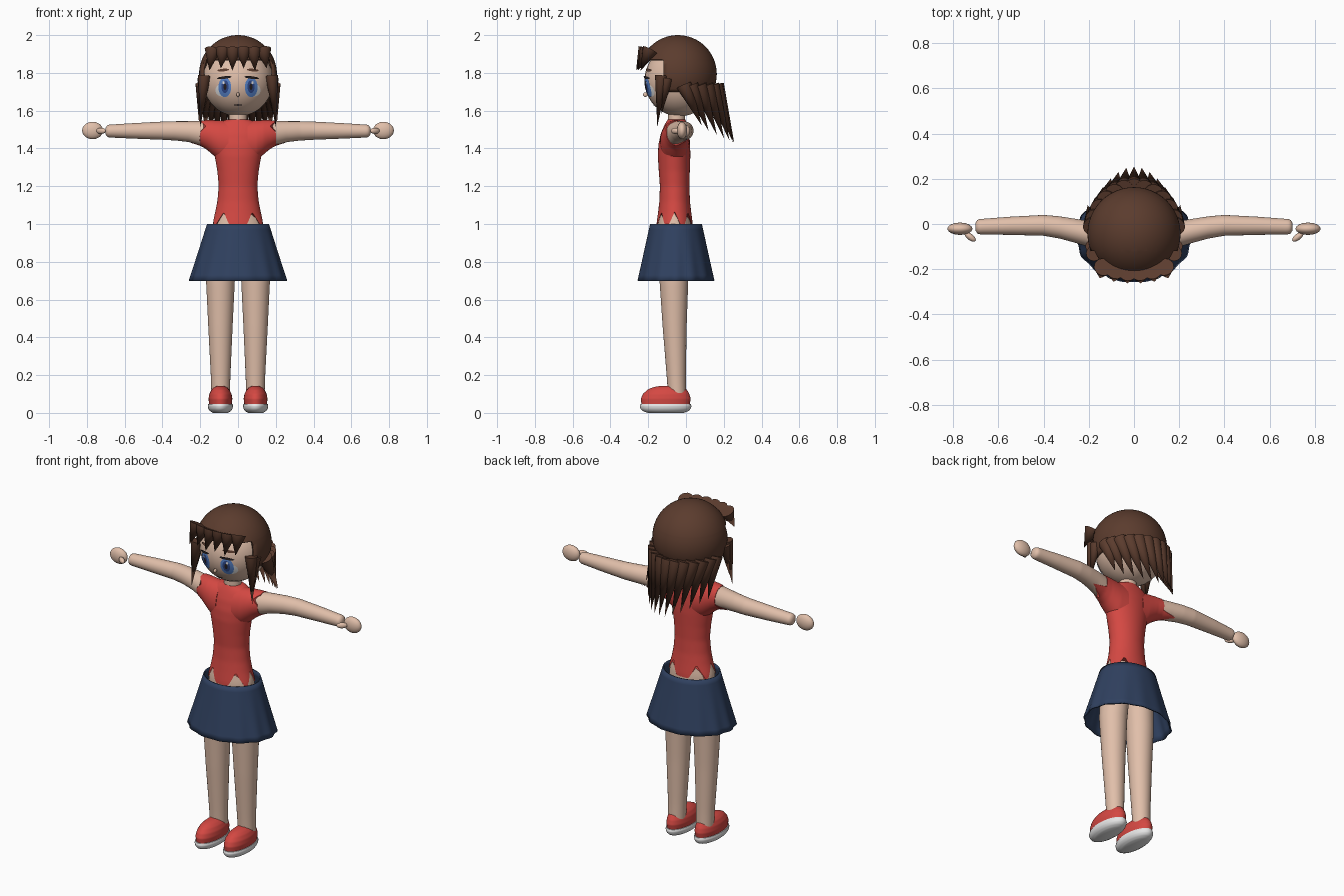
import bpy, bmesh, math
from mathutils import Vector, Matrix

if "Cube" in bpy.data.objects:
    bpy.data.objects.remove(bpy.data.objects["Cube"])

def material(name, r, g, b):
    m = bpy.data.materials.new(name)
    m.diffuse_color = (r, g, b, 1)
    m.use_nodes = True
    m.node_tree.nodes["Principled BSDF"].inputs["Base Color"].default_value = m.diffuse_color
    return m

SKIN = material("skin", .75, .52, .40)
HAIR = material("brown hair", .105, .045, .027)
RED = material("red cloth", .66, .065, .055)
NAVY = material("navy cloth", .029, .052, .115)
BLUE = material("iris blue", .10, .24, .62)
DEEP = material("deep blue", .03, .07, .27)
DARK = material("dark line", .02, .014, .015)
WHITE = material("white", .85, .85, .85)

def finish(name, bm, mat, mirror=False, angle=40, thick=0):
    me = bpy.data.meshes.new(name)
    bm.to_mesh(me)
    bm.free()
    ob = bpy.data.objects.new(name, me)
    bpy.context.collection.objects.link(ob)
    me.materials.append(mat)
    bpy.ops.object.select_all(action='DESELECT')
    ob.select_set(True)
    bpy.context.view_layer.objects.active = ob
    bpy.ops.object.shade_smooth_by_angle(angle=math.radians(angle))
    if thick:
        s = ob.modifiers.new("thickness", 'SOLIDIFY')
        s.thickness = thick
    if mirror:
        ob.modifiers.new("mirror", 'MIRROR')
    return ob

def sample(profile, t):
    """Smooth interpolation of (t, centre a, centre b, radius a, radius b)."""
    if t <= profile[0][0]: return profile[0][1:]
    for i in range(len(profile) - 1):
        p, q = profile[i], profile[i + 1]
        if t <= q[0]:
            f = (t - p[0]) / (q[0] - p[0])
            return [u + (v - u) * f for u, v in zip(p[1:], q[1:])]
    return profile[-1][1:]

def tube(name, profile, mat, axis='z', lo=None, hi=None, grow=0, n=40, steps=24,
         caps=True, ripple=None, mirror=False, thick=0):
    """Loft along z (a=x, b=y) or x (a=y, b=z); lo and hi may depend on the angle."""
    lo = lo or (lambda a: profile[0][0])
    hi = hi or (lambda a: profile[-1][0])
    bm, rows = bmesh.new(), []
    for s in range(steps + 1):
        row = []
        for k in range(n):
            a = 2 * math.pi * k / n
            t = lo(a) + (hi(a) - lo(a)) * s / steps
            ca, cb, ra, rb = sample(profile, t)
            w = ripple(a, s / steps) if ripple else 1
            u = ca + (ra + grow) * w * math.cos(a)
            v = cb + (rb + grow) * w * math.sin(a)
            row.append(bm.verts.new((u, v, t) if axis == 'z' else (t, u, v)))
        rows.append(row)
    for r0, r1 in zip(rows, rows[1:]):
        for k in range(n):
            j = (k + 1) % n
            bm.faces.new((r0[k], r0[j], r1[j], r1[k]))
    if caps:
        bm.faces.new(rows[0][::-1])
        bm.faces.new(rows[-1])
    return finish(name, bm, mat, mirror, thick=thick)

def ellipsoid(name, c, r, mat, mirror=False, rot=0):
    bm = bmesh.new()
    m = Matrix.Translation(c) @ Matrix.Rotation(rot, 4, 'Z') @ Matrix.Diagonal((*r, 1))
    bmesh.ops.create_uvsphere(bm, u_segments=32, v_segments=20, radius=1, matrix=m)
    return finish(name, bm, mat, mirror)

def locks(name, items, mirror=False):
    """Pointed cones from (base, tip, radius)."""
    bm = bmesh.new()
    for base, tip, r in items:
        base, tip = Vector(base), Vector(tip)
        d = tip - base
        m = Matrix.Translation((base + tip) / 2) @ d.to_track_quat('Z', 'Y').to_matrix().to_4x4()
        bmesh.ops.create_cone(bm, cap_ends=True, segments=16, radius1=r, radius2=0,
                              depth=d.length, matrix=m)
    return finish(name, bm, HAIR, mirror, 50)

# Head and neck
HC, HR = (0, -.035, 1.76), (.187, .185, .19)
ellipsoid("head", HC, HR, SKIN)
ellipsoid("nose", (0, -.215, 1.685), (.008, .012, .012), SKIN)
tube("neck", [(1.5, 0, -.05, .05, .045), (1.64, 0, -.05, .045, .045)], SKIN, steps=2)

# Face details: thin elliptical patches that follow the head
def patch(name, x, z, rx, rz, mat, off, tilt=0, mirror=True):
    bm, rows, n = bmesh.new(), [], 28
    def point(px, pz):
        q = 1 - (px / HR[0]) ** 2 - ((pz - HC[2]) / HR[2]) ** 2
        return bm.verts.new((px, HC[1] - HR[1] * math.sqrt(max(q, 0)) - off, pz))
    mid = point(x, z)
    for f in (.35, .7, 1):
        row = []
        for k in range(n):
            a = 2 * math.pi * k / n
            u, v = rx * f * math.cos(a), rz * f * math.sin(a)
            row.append(point(x + u * math.cos(tilt) - v * math.sin(tilt),
                             z + u * math.sin(tilt) + v * math.cos(tilt)))
        rows.append(row)
    for k in range(n):
        j = (k + 1) % n
        bm.faces.new((mid, rows[0][k], rows[0][j]))
        for p, q in zip(rows, rows[1:]):
            bm.faces.new((p[k], q[k], q[j], p[j]))
    finish(name, bm, mat, mirror)

patch("eye_white", .080, 1.708, .040, .034, WHITE, .002)
patch("iris", .070, 1.724, .034, .052, BLUE, .004)
patch("iris_inner", .069, 1.727, .019, .034, DEEP, .006)
patch("pupil", .069, 1.727, .008, .017, DARK, .008)
patch("eye_glint", .077, 1.748, .006, .008, WHITE, .0095)
patch("eyelash", .073, 1.775, .038, .007, DARK, .008, -.12)
patch("eyebrow", .078, 1.815, .032, .007, HAIR, .006, -.08)
patch("mouth", 0, 1.63, .022, .004, DARK, .003, 0, False)

# Hair cap: sphere with the face opening and the underside cut away
bm = bmesh.new()
bmesh.ops.create_uvsphere(bm, u_segments=48, v_segments=32, radius=.206,
                          matrix=Matrix.Translation((0, -.043, 1.794)))
for co, no in (((0, -.12, 0), (0, 1, 0)), ((0, 0, 1.87), (0, 0, 1)), ((0, 0, 1.70), (0, 0, 1))):
    bmesh.ops.bisect_plane(bm, geom=bm.verts[:] + bm.edges[:] + bm.faces[:], dist=1e-5,
                           plane_co=co, plane_no=no)
cut = []
for f in bm.faces:
    c = f.calc_center_median()
    if c.z < 1.70 or (c.y < -.12 and c.z < 1.87):
        cut.append(f)
bmesh.ops.delete(bm, geom=cut, context='FACES')
finish("hair_cap", bm, HAIR, thick=.014)

# Fringe, side locks and back locks
fringe = []
for i in range(6):
    x = (i - 2.5) * .054
    y = -.214 + 1.3 * x * x
    fringe.append(((x, y, 1.922), (x * 1.12, y - .05, 1.812 + .012 * (i % 2)), .042))
locks("fringe", fringe)
locks("side_locks", [((.178, -.13, 1.785), (.20, -.152, 1.515), .034),
                     ((.185, -.10, 1.77), (.195, -.13, 1.58), .03)], True)
back = []
for i in range(13):
    s = (i - 6) / 6
    a = math.radians(90 - 88 * s)
    x, y = .185 * math.sin(s * 1.45), -.03 + .19 * max(math.sin(a), .1)
    back.append(((x, y, 1.735), (.205 * s, y + .095, 1.43 + .09 * s * s), .042))
locks("back_locks", back)

# Body: one profile shared by the skin and the shirt over it
BODY = [(.84, 0, -.06, .10, .075), (.90, 0, -.06, .14, .095), (1.0, 0, -.06, .134, .092),
        (1.06, 0, -.06, .117, .084), (1.12, 0, -.06, .105, .077), (1.2, 0, -.06, .098, .074),
        (1.28, 0, -.062, .105, .078), (1.36, 0, -.063, .119, .082), (1.42, 0, -.062, .133, .080),
        (1.48, 0, -.058, .14, .071), (1.52, 0, -.054, .125, .058), (1.545, 0, -.05, .085, .048),
        (1.553, 0, -.05, .055, .042)]

def hem(a):
    """Zigzag hem with six notches."""
    best = 0
    for c in (0, 52, 128, 180, 232, 308):
        d = abs((math.degrees(a) - c + 180) % 360 - 180)
        best = max(best, 1 - d / 22)
    return .985 + .08 * best

tube("midriff", BODY, SKIN, hi=lambda a: 1.2)
tube("shirt", BODY, RED, lo=hem, grow=.004, n=72, steps=44)

# Arms with sleeves over them
ARM = [(.05, -.06, 1.43, .076, .112), (.10, -.059, 1.443, .073, .102), (.135, -.056, 1.459, .068, .088),
       (.165, -.051, 1.472, .062, .075), (.20, -.044, 1.481, .057, .063), (.26, -.030, 1.489, .053, .055),
       (.33, -.015, 1.493, .049, .051), (.40, -.006, 1.494, .046, .048), (.55, -.008, 1.493, .040, .041),
       (.68, -.012, 1.492, .034, .034), (.69, -.012, 1.492, .032, .032), (.698, -.012, 1.492, .026, .026),
       (.702, -.012, 1.492, .015, .015)]

def cuff(a):
    """Uneven sleeve edge with a point under the arm."""
    d = abs((math.degrees(a) - 300 + 180) % 360 - 180)
    front = abs((math.degrees(a) - 145 + 180) % 360 - 180)
    return .20 + .09 * max(0, 1 - d / 35) - .03 * max(0, 1 - front / 30)

tube("arm", ARM, SKIN, 'x', steps=80, mirror=True)
tube("sleeve", ARM, RED, 'x', hi=cuff, grow=.003, n=60, mirror=True)

# Hands
ellipsoid("hand", (.770, -.021, 1.495), (.055, .027, .046), SKIN, True)
ellipsoid("thumb", (.725, -.057, 1.493), (.030, .014, .016), SKIN, True, math.radians(38))

# Skirt: open flared cone with a slightly rippled hem
SKIRT = [(.70, 0, -.053, .256, .205), (1.0, 0, -.053, .164, .137)]
tube("skirt", SKIRT, NAVY, n=96, steps=10, caps=False, thick=.008,
     ripple=lambda a, s: 1 + .018 * (1 - s) * math.cos(14 * a) * (.5 + .5 * abs(math.cos(a))))

# Legs
LEG = [(.10, .092, -.048, .049, .048), (.18, .092, -.051, .051, .050), (.45, .093, -.060, .064, .063),
       (.70, .093, -.064, .076, .076), (.90, .080, -.062, .080, .084)]
tube("leg", LEG, SKIN, mirror=True)

# Shoes: rounded uppers on soles
UPPER = [(.045, .093, -.108, .060, .128), (.075, .093, -.107, .063, .132), (.100, .093, -.105, .059, .123),
         (.122, .093, -.100, .048, .105), (.136, .093, -.095, .033, .080), (.143, .093, -.09, .016, .045)]
tube("shoe", UPPER, RED, mirror=True)
SOLE = [(0, .093, -.108, .040, .095), (.010, .093, -.108, .056, .122), (.022, .093, -.108, .064, .133),
        (.036, .093, -.108, .067, .137), (.048, .093, -.108, .064, .133)]
tube("sole", SOLE, WHITE, mirror=True, steps=12)
